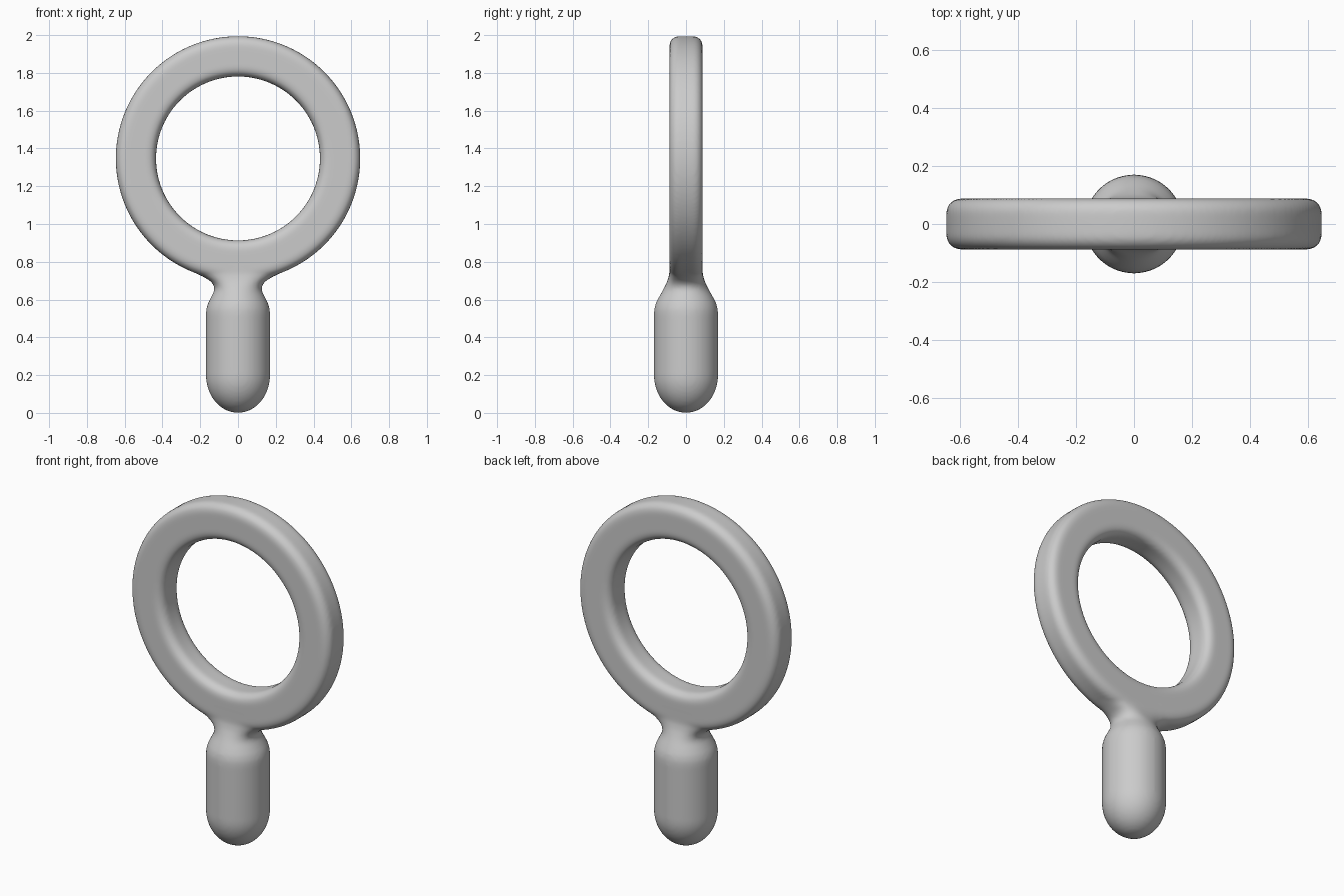
import bpy, bmesh, math

if "Cube" in bpy.data.objects:
    bpy.data.objects.remove(bpy.data.objects["Cube"])

RING_Z = 1.347
R_IN, R_OUT, HALF_Y, CORNER = 0.434, 0.647, 0.088, 0.05
SEG = 128


def loft(bm, rings, closed):
    """Skin a list of vertex loops; wrap round if closed, else cap the ends."""
    loops = [[bm.verts.new(p) for p in r] for r in rings]
    n = len(loops[0])
    pairs = list(zip(loops, loops[1:]))
    if closed:
        pairs.append((loops[-1], loops[0]))
    for a, b in pairs:
        for i in range(n):
            j = (i + 1) % n
            bm.faces.new((a[i], a[j], b[j], b[i]))
    if not closed:
        bm.faces.new(loops[0])
        bm.faces.new(loops[-1])


def ring_profile():
    """Rounded rectangle of (radius, y) points."""
    pts = []
    for k, (sr, sy) in enumerate(((1, 1), (-1, 1), (-1, -1), (1, -1))):
        cr = R_OUT - CORNER if sr > 0 else R_IN + CORNER
        cy = sy * (HALF_Y - CORNER)
        for s in range(9):
            a = math.pi / 2 * (k + s / 8)
            pts.append((cr + CORNER * math.cos(a), cy + CORNER * math.sin(a)))
    return pts


def section(z, rx, ry, n=2.0):
    """Superellipse loop at height z."""
    pts = []
    for i in range(64):
        c, s = math.cos(math.tau * i / 64), math.sin(math.tau * i / 64)
        pts.append((math.copysign(rx * abs(c) ** (2 / n), c),
                    math.copysign(ry * abs(s) ** (2 / n), s), z))
    return pts


bm = bmesh.new()

# Round hoop
hoop = []
for i in range(SEG):
    a = math.tau * i / SEG
    hoop.append([(r * math.cos(a), y, RING_Z + r * math.sin(a))
                 for r, y in ring_profile()])
loft(bm, hoop, True)

# Grip: domed bottom, straight sides, pinched neck flaring into the hoop
grip = []
for i in range(1, 13):
    a = math.pi / 2 * i / 12
    grip.append(section(0.2 - 0.2 * math.cos(a), 0.17 * math.sin(a), 0.17 * math.sin(a)))
for s in ((0.52, 0.17, 0.17), (0.55, 0.168, 0.168), (0.58, 0.159, 0.16),
          (0.61, 0.144, 0.145), (0.64, 0.129, 0.128), (0.66, 0.125, 0.117, 2.1),
          (0.68, 0.13, 0.107, 2.3), (0.70, 0.149, 0.098, 2.5),
          (0.72, 0.182, 0.092, 2.7), (0.74, 0.225, 0.088, 2.8),
          (0.76, 0.27, 0.085, 2.8), (0.79, 0.31, 0.08, 2.8), (0.82, 0.31, 0.06)):
    grip.append(section(*s))
loft(bm, grip, False)

bmesh.ops.recalc_face_normals(bm, faces=bm.faces)
mesh = bpy.data.meshes.new("hoop_with_grip")
bm.to_mesh(mesh)
bm.free()
obj = bpy.data.objects.new("hoop_with_grip", mesh)
bpy.context.collection.objects.link(obj)

# Fuse into one skin and soften the join
rem = obj.modifiers.new("fuse", 'REMESH')
rem.mode = 'VOXEL'
rem.voxel_size = 0.01
rem.use_smooth_shade = True
smo = obj.modifiers.new("soften", 'SMOOTH')
smo.factor = 0.5
smo.iterations = 8
for p in mesh.polygons:
    p.use_smooth = True
